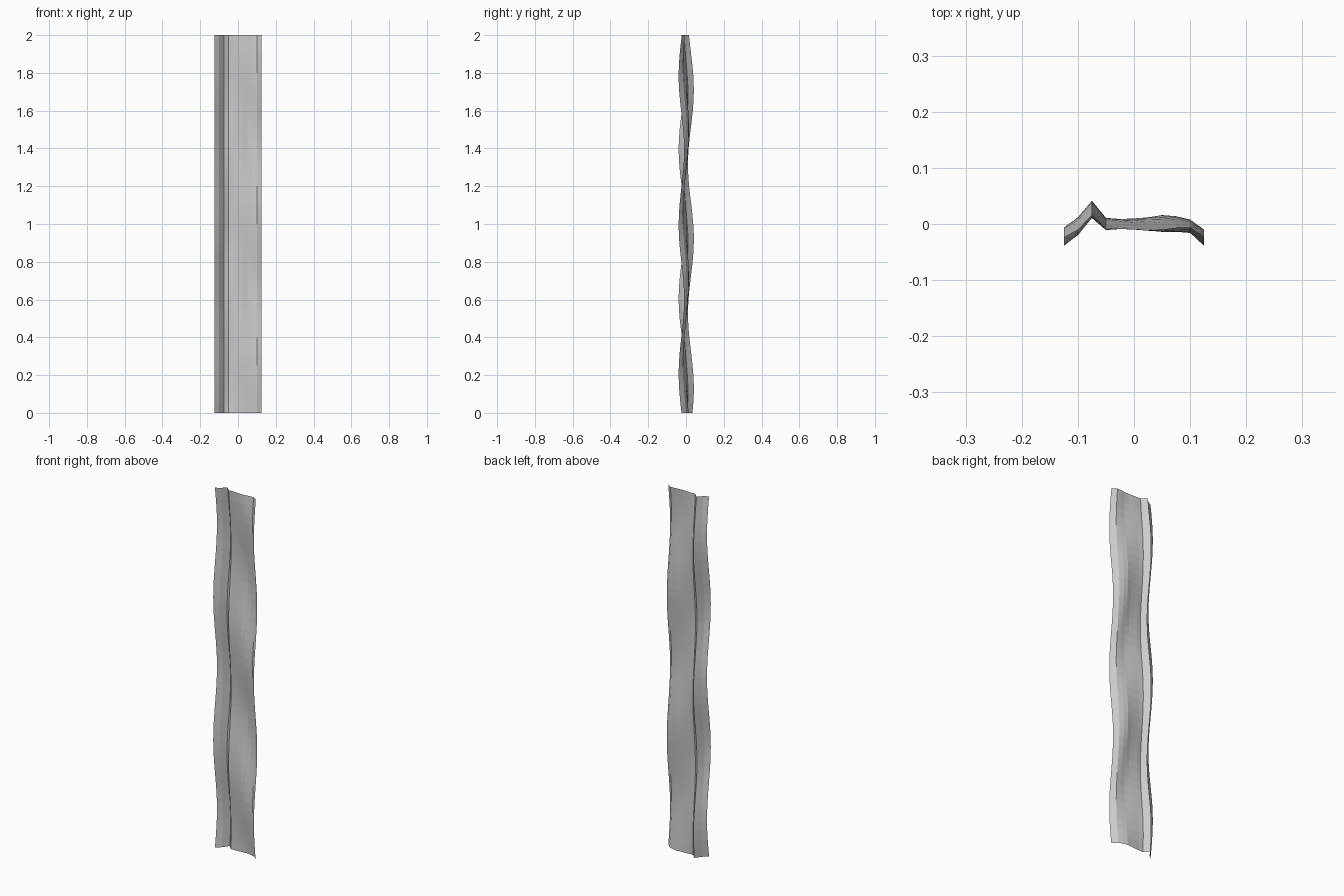
import bpy, bmesh, math

if "Cube" in bpy.data.objects:
    bpy.data.objects.remove(bpy.data.objects["Cube"])

W, H = 0.25, 2.0
ROWS = 40
# cross-section: mean depth and ripple amplitude for each column
MEAN = [-0.0225, -0.005, 0.026, 0.0, 0.0, 0.0, 0.0, 0.001, 0.0, -0.004, -0.0245]
MEAN[1] = -0.004
AMP = [0.0165, 0.016, 0.0155, 0.011, 0.009, 0.010, 0.012, 0.015, 0.014, 0.012, 0.0145]


def depth(i, x, z):
    # ripple whose crests run diagonally down across the strip
    phase = 2 * math.pi * (z - 1.0 + 1.6 * (x + W / 2)) / 0.79
    return MEAN[i] + AMP[i] * math.cos(phase)


# creased, rippled strip
bm = bmesh.new()
n = len(MEAN) - 1
grid = []
for r in range(ROWS + 1):
    z = H * r / ROWS
    grid.append([bm.verts.new((W * (i / n - 0.5), depth(i, W * (i / n - 0.5), z), z))
                 for i in range(n + 1)])
for a, b in zip(grid, grid[1:]):
    for i in range(n):
        bm.faces.new((a[i], a[i + 1], b[i + 1], b[i]))

mesh = bpy.data.meshes.new("rippled_strip")
bm.to_mesh(mesh)
bm.free()
bpy.context.collection.objects.link(bpy.data.objects.new("rippled_strip", mesh))
